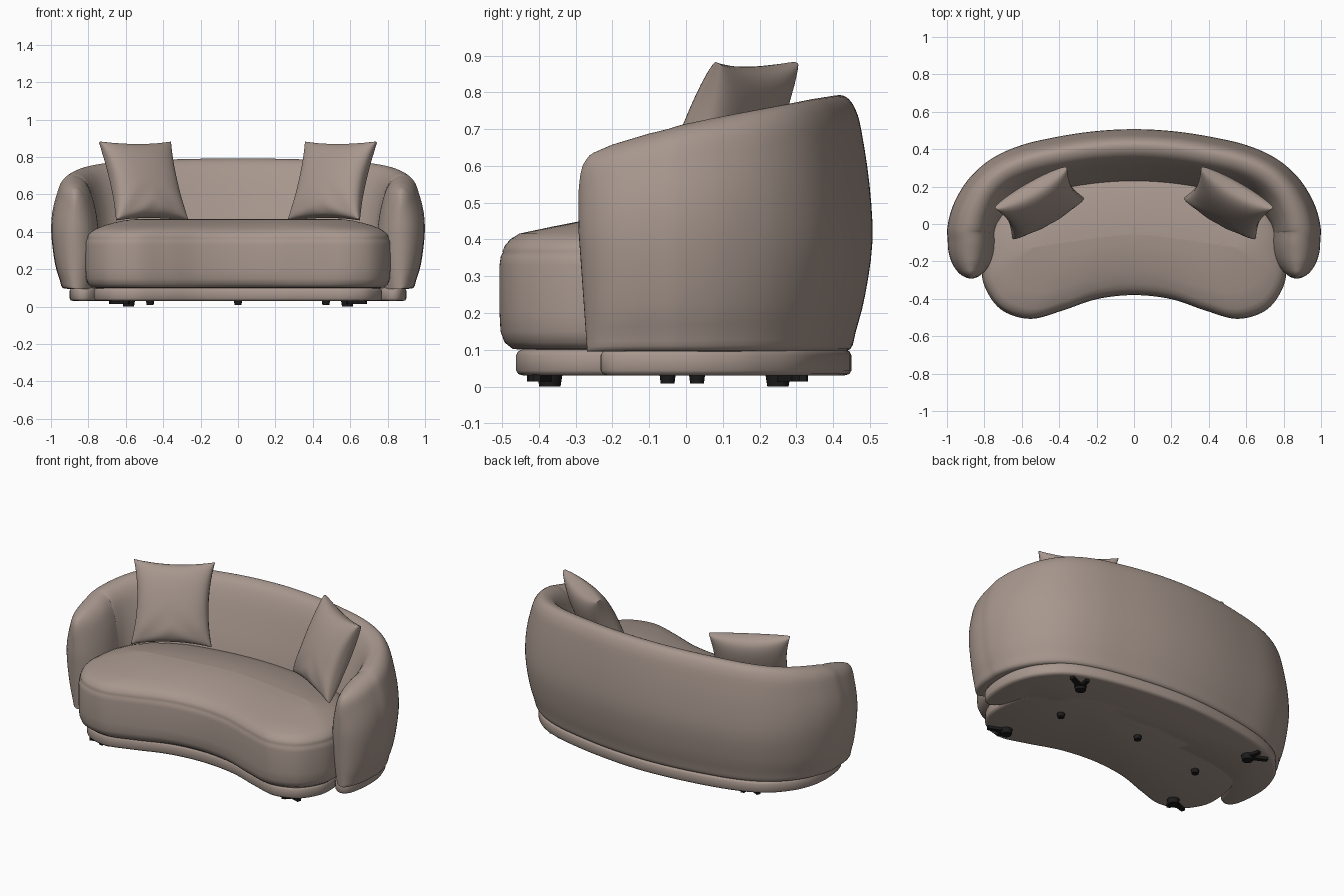
import bpy, bmesh, math
from mathutils import Vector

if "Cube" in bpy.data.objects:
    bpy.data.objects.remove(bpy.data.objects["Cube"])

def material(name, rgb):
    m = bpy.data.materials.new(name)
    m.diffuse_color = (*rgb, 1)
    m.use_nodes = True
    m.node_tree.nodes["Principled BSDF"].inputs["Base Color"].default_value = m.diffuse_color
    return m

FABRIC = material("taupe fabric", (0.385, 0.308, 0.267))
BLACK = material("black plastic", (0.012, 0.011, 0.011))

def finish(name, bm, mat, mirror=False, angle=50):
    bmesh.ops.remove_doubles(bm, verts=bm.verts, dist=0.0002)
    bmesh.ops.recalc_face_normals(bm, faces=bm.faces)
    me = bpy.data.meshes.new(name)
    bm.to_mesh(me)
    bm.free()
    ob = bpy.data.objects.new(name, me)
    bpy.context.collection.objects.link(ob)
    me.materials.append(mat)
    if mirror:
        ob.modifiers.new("mirror", 'MIRROR')
    bpy.ops.object.select_all(action='DESELECT')
    ob.select_set(True)
    bpy.context.view_layer.objects.active = ob
    bpy.ops.object.shade_smooth_by_angle(angle=math.radians(angle))
    return ob

def spline(pts, n, closed=False, before=None):
    """Catmull-Rom curve through 2D points"""
    p = [Vector(q) for q in pts]
    if closed:
        p = [p[-1]] + p + [p[0], p[1]]
    else:
        p = [Vector(before) if before else 2 * p[0] - p[1]] + p + [2 * p[-1] - p[-2]]
    out = []
    for a, b, c, d in zip(p, p[1:], p[2:], p[3:]):
        for i in range(n):
            t = i / n
            out.append(0.5 * (2 * b + (c - a) * t + (2 * a - 5 * b + 4 * c - d) * t * t
                              + (3 * b - a - 3 * c + d) * t ** 3))
    if not closed:
        out.append(p[-2])
    return out

def loft(rings, cap_start=True, cap_end=True):
    bm = bmesh.new()
    vs = [[bm.verts.new(c) for c in r] for r in rings]
    n = len(vs[0])
    for a, b in zip(vs, vs[1:]):
        for i in range(n):
            j = (i + 1) % n
            bm.faces.new((a[i], a[j], b[j], b[i]))
    if cap_start:
        bm.faces.new(vs[0])
    if cap_end:
        bm.faces.new(vs[-1])
    return bm

def symmetric(half):
    return half + [(-x, y) for x, y in reversed(half[1:-1])]

def inset(loop, d):
    """Offset a counter-clockwise loop inward"""
    out = []
    for i, p in enumerate(loop):
        t = (loop[(i + 1) % len(loop)] - loop[i - 1]).normalized()
        out.append(p + Vector((-t.y, t.x)) * d)
    return out

def lerp_table(tab, x):
    for (x0, y0), (x1, y1) in zip(tab, tab[1:]):
        if x <= x1:
            return y0 + (y1 - y0) * max(0, (x - x0) / (x1 - x0))
    return tab[-1][1]

# Wrap-around back and arms: a section swept along the outer outline
outline = [(0, .507), (.2, .497), (.4, .468), (.6, .422), (.76, .35), (.88, .245), (.96, .115),
           (.996, -.01), (.995, -.10)]
sec_back = [(.10, 0), (.06, .01), (.045, .08), (.02, .22), (0, .43), (.008, .65), (.03, .86), (.045, .94),
            (.065, .985), (.09, 1), (.125, .985), (.155, .94), (.19, .84), (.235, .66), (.27, .5),
            (.30, .3), (.30, .1), (.30, 0)]
sec_arm = [(.10, 0), (.06, .01), (.045, .08), (.02, .22), (0, .48), (.006, .68), (.035, .86), (.055, .94),
           (.085, .985), (.12, 1), (.155, .985), (.185, .94), (.21, .86), (.235, .7), (.25, .5),
           (.25, .3), (.23, .1), (.22, 0)]
heights = [(-.292, .53), (-.289, .57), (-.28, .605), (-.26, .632), (-.2, .658), (-.1, .688), (0, .713),
           (.2, .752), (.35, .782), (.42, .793)]
path = spline(outline, 8, before=(-.2, .497))
STEPS = 14                                    # rounded arm ends
path += [Vector((.995, -.10 - .192 * math.sin(math.pi / 2 * i / STEPS))) for i in range(1, STEPS + 1)]
sb, sa = spline(sec_back, 3), spline(sec_arm, 3)
rings = []
for i, p in enumerate(path):
    t = path[min(i + 1, len(path) - 1)] - path[max(i - 1, 0)]
    nrm = Vector((0, -1)) if i == 0 else Vector((t.y, -t.x)).normalized()
    ridge = p.y + nrm.y * .09
    top = lerp_table(heights, ridge)
    w = min(1, max(0, 1 - ridge / .33))
    w = w * w * (3 - 2 * w)
    u = min(1, max(0, (-.10 - p.y) / .192))
    m = max(.01, math.sqrt(1 - u * u))
    ring = []
    for a, b in zip(sb, sa):
        s = a.lerp(b, w)
        q = p + nrm * (.125 + (s.x - .125) * m)
        z = .095 + (top - .095) * s.y
        ring.append((q.x, q.y + u * .03 * max(0, 1 - z / .42), z))
    rings.append(ring)
finish("back_and_arms", loft(rings, cap_start=False), FABRIC, mirror=True, angle=75)

# Kidney-shaped seat cushion with a seam below the domed top
seat_half = [(0, -.38), (.2, -.402), (.38, -.462), (.55, -.507), (.7, -.465), (.787, -.36), (.815, -.24),
             (.79, -.05), (.7, .1), (.5, .22), (.25, .28), (0, .3)]
seat = spline(symmetric(seat_half), 8, closed=True)
levels = [(.08, .1), (.04, .102), (.015, .12), (.003, .15), (0, .2), (0, .33), (.004, .355), (.010, .364),
          (.009, .369), (.018, .386), (.035, .402), (.06, .416), (.12, .435), (.18, .449), (.24, .46),
          (.29, .466), (.34, .469)]
rings = []
for d, z in levels:
    ring = []
    for p in seat:
        spine = Vector((.65 * p.x, -.04 - .1 * math.sqrt(p.x ** 2 + .03)))
        k = d / .34 if d > .1 else d / (spine - p).length
        q = p.lerp(spine, k)
        ring.append((q.x, q.y, z))
    rings.append(ring)
finish("seat_cushion", loft(rings, cap_end=False), FABRIC)

# Plinths under the seat and under the back
def plinth(name, loop):
    prof = [(.02, .03), (.006, .034), (0, .044), (0, .085), (.006, .096), (.02, .102)]
    finish(name, loft([[(q.x, q.y, z) for q in inset(loop, d)] for d, z in prof]), FABRIC)

plinth("seat_plinth", inset(seat, .045))
back_half = [(0, .06), (.4, .05), (.68, -.02), (.77, -.19), (.83, -.232), (.88, -.19), (.9, -.05), (.885, .08),
             (.82, .21), (.68, .33), (.4, .41), (0, .45)]
plinth("back_plinth", spline(symmetric(back_half), 6, closed=True))

# Two leaning scatter pillows
bm = bmesh.new()
W = Vector((.37, .21, 0)).normalized()
V = Vector((-.08, .165, .41)).normalized()
V = (V - W * V.dot(W)).normalized()
N = W.cross(V)
centre = Vector((-.505, .112, .672))
R = 28
for side in (-1, 1):
    grid = []
    for i in range(R + 1):
        u = math.sin((i / R - .5) * math.pi)
        row = []
        for j in range(R + 1):
            v = math.sin((j / R - .5) * math.pi)
            x = .218 * u * (1 - .12 * (1 - v * v) * u * u)
            y = .228 * v * (1 - .09 * (1 - u * u) * v * v)
            edge = max(0, (1 - u * u) * (1 - v * v))
            h = .085 * edge ** .42 + .006 * (1 - edge)
            # soft creases near the lower corners
            h += .004 * math.sin(8 * (abs(u) + v)) * min(1, 4 * edge) * max(0, -v)
            row.append(bm.verts.new(centre + W * x + V * y + N * (side * h)))
        grid.append(row)
    for i in range(R):
        for j in range(R):
            bm.faces.new((grid[i][j], grid[i + 1][j], grid[i + 1][j + 1], grid[i][j + 1]))
    border = [g[0] for g in grid] + grid[R][1:] + [g[R] for g in grid[-2::-1]] + grid[0][-2:0:-1]
    if side < 0:
        first = border
for i in range(len(border)):                  # piped edge strip
    j = (i + 1) % len(border)
    bm.faces.new((first[i], first[j], border[j], border[i]))
finish("pillows", bm, FABRIC, mirror=True, angle=70)

# Feet: corner feet with bracket arms, plus small support feet
def cylinder(bm, x, y, r, z0, z1):
    ret = bmesh.ops.create_cone(bm, cap_ends=True, segments=20, radius1=r * .85, radius2=r, depth=z1 - z0)
    bmesh.ops.translate(bm, verts=ret["verts"], vec=(x, y, (z0 + z1) / 2))

def bracket(bm, a, b, w, z0, z1):
    a, b = Vector(a), Vector(b)
    t = (b - a).normalized()
    s = Vector((-t.y, t.x)) * w
    lo = [bm.verts.new((*q, z0)) for q in (a - s, b - s * .7, b + s * .7, a + s)]
    hi = [bm.verts.new((v.co.x, v.co.y, z1)) for v in lo]
    bm.faces.new(lo)
    bm.faces.new(hi)
    for i in range(4):
        j = (i + 1) % 4
        bm.faces.new((lo[i], lo[j], hi[j], hi[i]))

bm = bmesh.new()
for y, dy in ((-.37, -.06), (.25, .08)):
    cylinder(bm, .585, y, .034, 0, .032)
    bracket(bm, (.585, y), (.685, y + dy * .6), .016, .014, .034)
    bracket(bm, (.585, y), (.6, y + dy), .016, .014, .034)
cylinder(bm, .47, -.05, .022, .008, .034)
finish("side_feet", bm, BLACK, mirror=True, angle=30)
bm = bmesh.new()
cylinder(bm, 0, .03, .022, .008, .034)
finish("centre_foot", bm, BLACK, angle=30)
